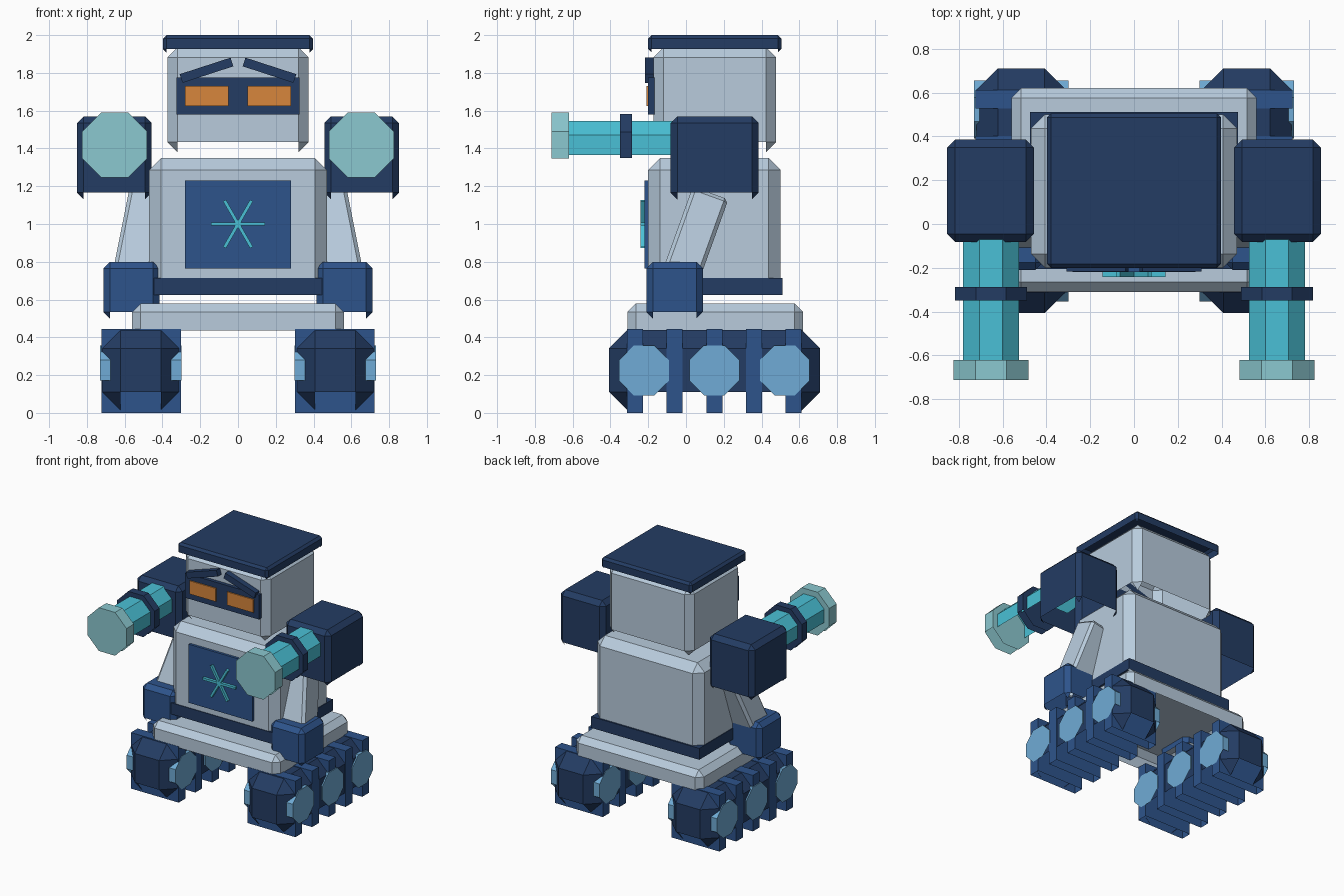
import bpy, bmesh
from math import radians, cos, pi
from mathutils import Matrix, Vector

if "Cube" in bpy.data.objects:
    bpy.data.objects.remove(bpy.data.objects["Cube"], do_unlink=True)


def material(name, r, g, b):
    m = bpy.data.materials.new(name)
    m.use_nodes = True
    m.diffuse_color = (r, g, b, 1)
    m.node_tree.nodes["Principled BSDF"].inputs["Base Color"].default_value = (r, g, b, 1)
    return m


GREY = material("pale_grey", .48, .60, .72)
NAVY = material("navy", .017, .045, .125)
BLUE = material("mid_blue", .027, .088, .26)
SKY = material("sky_blue", .16, .41, .67)
CYAN = material("cyan", .068, .53, .67)
TEAL = material("pale_teal", .26, .58, .63)
ORANGE = material("orange", .68, .24, .045)


def finish(name, bm, mat):
    """Shells are open underneath: drop the faces that look down."""
    bm.normal_update()
    down = [f for f in bm.faces if f.normal.z < -0.6]
    bmesh.ops.delete(bm, geom=down, context='FACES')
    mesh = bpy.data.meshes.new(name)
    bm.to_mesh(mesh)
    bm.free()
    mesh.materials.append(mat)
    ob = bpy.data.objects.new(name, mesh)
    bpy.context.scene.collection.objects.link(ob)
    return ob


def box(name, x, y, z, mat, chamfer=0, turn=None):
    """Box from (min, max) ranges, optionally chamfered and turned about its centre."""
    bm = bmesh.new()
    bmesh.ops.create_cube(bm, size=1)
    size = Vector((x[1] - x[0], y[1] - y[0], z[1] - z[0]))
    centre = Vector((x[0] + x[1], y[0] + y[1], z[0] + z[1])) / 2
    bmesh.ops.scale(bm, vec=size, verts=bm.verts)
    if chamfer:
        bmesh.ops.bevel(bm, geom=bm.edges[:], offset=chamfer, segments=1,
                        profile=0.5, affect='EDGES')
    bm.transform(Matrix.Translation(centre) @ (turn or Matrix()))
    return finish(name, bm, mat)


def octagon(name, centre, apothem, length, axis, mat):
    """Eight-sided drum with flats on top and at the sides."""
    bm = bmesh.new()
    r = apothem / cos(pi / 8)
    bmesh.ops.create_cone(bm, cap_ends=True, segments=8, radius1=r, radius2=r, depth=length)
    tip = Matrix.Rotation(pi / 2, 4, 'Y' if axis == 'X' else 'X')
    bm.transform(Matrix.Translation(centre) @ tip @ Matrix.Rotation(pi / 8, 4, 'Z'))
    return finish(name, bm, mat)


def span(s, a, b):
    """x range mirrored to side s."""
    return tuple(sorted((s * a, s * b)))


# Body
box("base_plate", (-.56, .56), (-.31, .62), (.39, .58), GREY, .045)
box("belt", (-.475, .475), (-.205, .512), (.625, .715), NAVY)
box("torso", (-.47, .47), (-.2, .5), (.65, 1.35), GREY, .063)
box("chest_panel", (-.28, .28), (-.22, -.19), (.765, 1.23), BLUE)
for i in range(3):
    box(f"chest_star_bar_{i}", (-.143, .143), (-.242, -.215), (.991, 1.009), CYAN,
        turn=Matrix.Rotation(radians(60 * i), 4, 'Y'))

# Head
box("head", (-.373, .373), (-.172, .477), (1.38, 1.935), GREY, .053)
box("cap", (-.397, .397), (-.2, .505), (1.908, 2), NAVY, .018)
box("visor", (-.325, .325), (-.2, -.165), (1.58, 1.775), NAVY)

for s, side in ((1, "left"), (-1, "right")):
    # Face
    box(side + "_eye", span(s, .05, .28), (-.209, -.19), (1.625, 1.73), ORANGE)
    box(side + "_brow", span(s, .025, .308), (-.217, -.165), (1.79, 1.838), NAVY,
        turn=Matrix.Rotation(s * radians(18), 4, 'Y'))

    # Shoulder and cannon
    box(side + "_shoulder", span(s, .457, .853), (-.082, .385), (1.13, 1.57), NAVY, .036)
    for part, front, back, apothem, mat in (("barrel", -.64, -.04, .128, CYAN),
                                            ("ring", -.35, -.287, .164, NAVY),
                                            ("muzzle", -.713, -.62, .172, TEAL)):
        octagon(f"{side}_cannon_{part}", Vector((s * .653, (front + back) / 2, 1.418)),
                apothem, back - front, 'Y', mat)

    # Arm and hand
    top, low = Vector((s * .475, .125, 1.15)), Vector((s * .575, -.055, .65))
    lean = (top - low).normalized()
    across = Vector((1, 0, 0))
    across = (across - lean * across.dot(lean)).normalized()
    turn = Matrix((across, lean.cross(across), lean)).transposed().to_4x4()
    mid, half = (top + low) / 2, (top - low).length / 2
    box(side + "_arm", (mid.x - .1, mid.x + .1), (mid.y - .1, mid.y + .1),
        (mid.z - half, mid.z + half), GREY, .02, turn)
    box(side + "_hand", span(s, .415, .713), (-.21, .09), (.5, .8), BLUE, .035)

    # Track with treads and wheels
    box(side + "_track", span(s, .31, .72), (-.407, .71), (.012, .44), NAVY, .098)
    for i in range(5):
        y = -.27 + .21 * i
        box(f"{side}_tread_{i}", span(s, .303, .723), (y - .042, y + .042), (0, .445), BLUE)
    for i in range(3):
        octagon(f"{side}_wheel_{i}", Vector((s * .515, -.223 + .373 * i, .225)),
                .132, .43, 'X', SKY)
